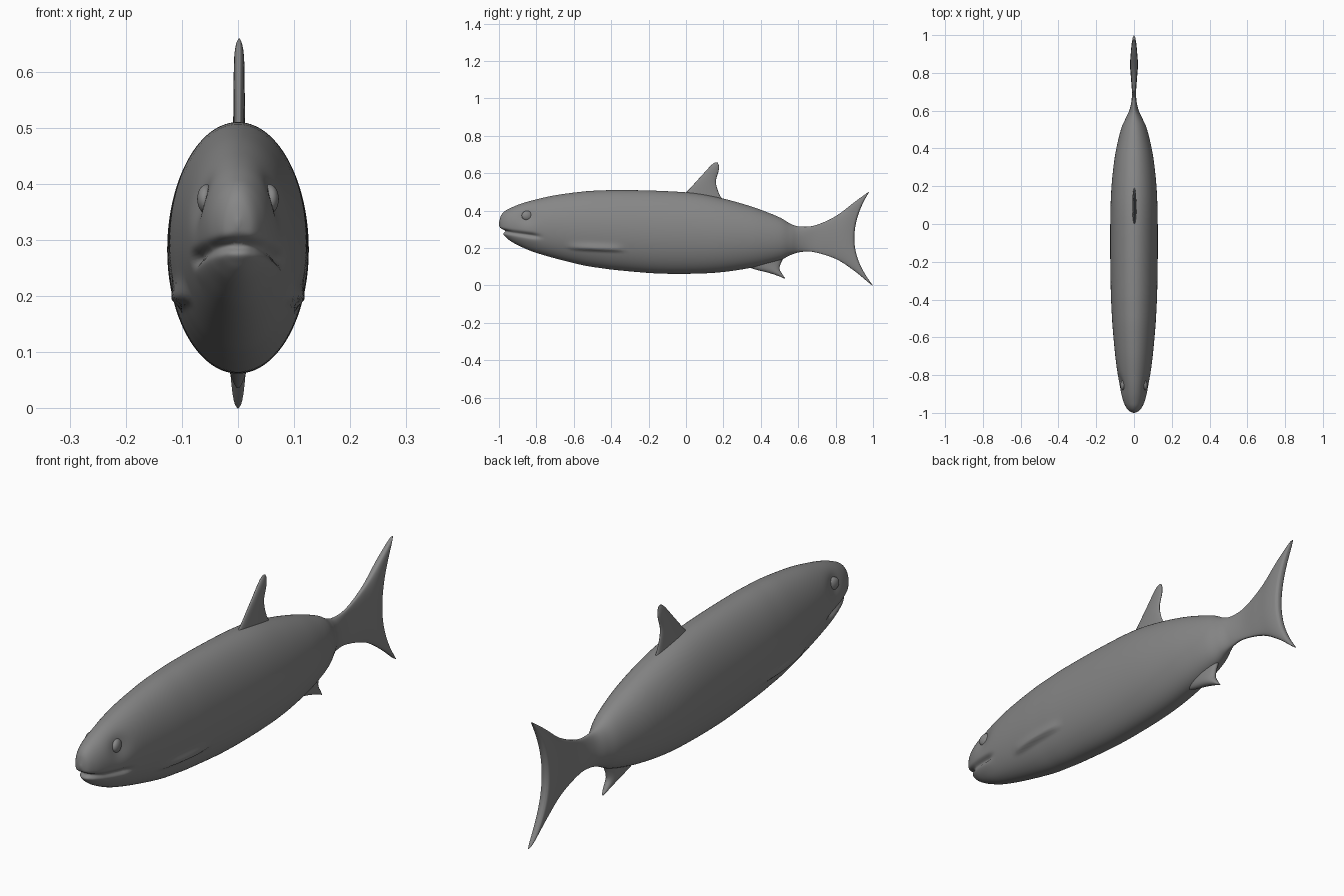
import bpy, bmesh
from math import sin, cos, pi, exp

if "Cube" in bpy.data.objects:
    bpy.data.objects.remove(bpy.data.objects["Cube"])

skin = bpy.data.materials.new("dark_grey")
skin.diffuse_color = (.24, .24, .24, 1)
skin.use_nodes = True
skin.node_tree.nodes["Principled BSDF"].inputs["Base Color"].default_value = skin.diffuse_color


def spline(keys, steps):
    """Catmull-Rom interpolation of section rows."""
    out = []
    for i in range(len(keys) - 1):
        a, b, c, d = (keys[min(max(i + k, 0), len(keys) - 1)] for k in (-1, 0, 1, 2))
        for s in range(steps):
            t = s / steps
            out.append([q + 0.5 * t * (r - p + t * (2*p - 5*q + 4*r - e + t * (3*(q - r) + e - p)))
                        for p, q, r, e in zip(a, b, c, d)])
    return out + [list(keys[-1])]


def loft(name, rings):
    """Skin closed rings of equal (even) length and cap both ends with strips."""
    bm = bmesh.new()
    vs = [[bm.verts.new(p) for p in ring] for ring in rings]
    n = len(rings[0])
    for a, b in zip(vs, vs[1:]):
        for i in range(n):
            j = (i + 1) % n
            bm.faces.new((a[i], a[j], b[j], b[i]))
    for v in (vs[0], vs[-1]):
        for i in range(n // 2):
            loop = [v[i], v[i + 1], v[(n - i - 1) % n], v[(n - i) % n]]
            bm.faces.new(list(dict.fromkeys(loop)))
    bmesh.ops.recalc_face_normals(bm, faces=bm.faces[:])
    me = bpy.data.meshes.new(name)
    bm.to_mesh(me)
    bm.free()
    me.shade_smooth()
    me.materials.append(skin)
    ob = bpy.data.objects.new(name, me)
    bpy.context.collection.objects.link(ob)
    return ob


def surface_detail(x, y, z):
    """Press the mouth and eye sockets into the head, raise the pectoral fins."""
    if y < -0.72:
        line = 0.292 - 0.14 * (y + 1)
        fade = min(1, max(0, (-0.77 - y) / 0.05))
        g = exp(-((z - line) / 0.011) ** 2) * fade
        lip = exp(-((z - line + 0.03) / 0.02) ** 2) * fade
        front = max(0, 1 - (y + 1) / 0.08)
        socket = exp(-((y + 0.85) ** 2 + (z - 0.373) ** 2) / 0.045 ** 2)
        x *= 1 - 0.2 * g - 0.17 * socket + 0.03 * lip
        y += 0.03 * g * front + 0.01 * lip * front
    elif -0.64 < y < -0.32:
        # Folded fin: soft slope above, sharp edge below
        along = max(0, 1 - ((y + 0.48) / 0.15) ** 2) ** 0.6
        edge = 0.195 - 0.04 * (y + 0.48)
        rise = exp(-((z - edge) / (0.024 if z > edge else 0.009)) ** 2)
        x += (1 if x > 0 else -1) * 0.015 * along * rise
    return x, y, z


# Body sections: y, top z, bottom z, half width
body = [(-1, .335, .325, .003), (-.99, .372, .283, .026), (-.97, .396, .258, .042),
        (-.94, .413, .238, .056), (-.89, .434, .211, .070), (-.82, .455, .181, .083),
        (-.7, .482, .145, .099), (-.55, .502, .108, .113), (-.45, .508, .092, .119),
        (-.35, .510, .080, .123), (-.15, .506, .064, .126), (.05, .493, .063, .125),
        (.2, .464, .072, .119), (.34, .425, .093, .104), (.44, .389, .116, .085),
        (.51, .359, .138, .066), (.56, .329, .163, .044), (.61, .315, .178, .022)]
# Tail sections: middle y, top y, top z, bottom y, bottom z, half width
tail = [(.68, .69, .321, .68, .179, .011), (.77, .80, .370, .80, .142, .016),
        (.84, .90, .445, .90, .078, .021), (.885, .965, .492, .98, .012, .018),
        (.897, .978, .499, .997, .001, .011), (.90, .98, .50, 1.0, .0, .004)]
sections = [(y, y, zt, y, zb, w, 1) for y, zt, zb, w in body] + [r + (.6,) for r in tail]

# Body with tail
N = 160
rings = []
for ym, yt, zt, yb, zb, w, power in spline(sections, 7):
    ring = []
    for i in range(N):
        a = 2 * pi * i / N
        t, s = cos(a), sin(a)
        ye = yt if t > 0 else yb
        x = w * abs(s) ** power * (1 if s > 0 else -1)
        ring.append(surface_detail(x, ym + (ye - ym) * t * t,
                                   (zt + zb) / 2 + t * (zt - zb) / 2))
    rings.append(ring)
loft("fish_body", rings)


def fin(name, rows, x0=0):
    """Lens-section fin; rows: front y, front z, back y, back z, half thickness."""
    m = 24
    loft(name, [[(x0 + h * sin(2*pi*i/m),
                  (yf + yb) / 2 + cos(2*pi*i/m) * (yf - yb) / 2,
                  (zf + zb) / 2 + cos(2*pi*i/m) * (zf - zb) / 2) for i in range(m)]
                for yf, zf, yb, zb, h in spline(rows, 6)])


# Dorsal and anal fins
fin("dorsal_fin", [(-.06, .46, .23, .43, .013), (-.005, .493, .185, .475, .011),
                   (.075, .578, .160, .55, .010), (.125, .633, .174, .61, .009),
                   (.147, .653, .176, .638, .006), (.16, .659, .170, .656, .002)], .002)
fin("anal_fin", [(.28, .13, .53, .16, .024), (.35, .092, .51, .125, .021),
                 (.44, .068, .50, .090, .018), (.495, .050, .514, .062, .012),
                 (.527, .036, .531, .037, .003)])

# Eyes on both sides
for side, s in (("left", 1), ("right", -1)):
    bpy.ops.mesh.primitive_uv_sphere_add(segments=32, ring_count=16,
                                         location=(s * .056, -.85, .373), rotation=(0, 0, s * .2))
    eye = bpy.context.object
    eye.name = side + "_eye"
    eye.scale = (.016, .029, .026)
    eye.data.shade_smooth()
    eye.data.materials.append(skin)
